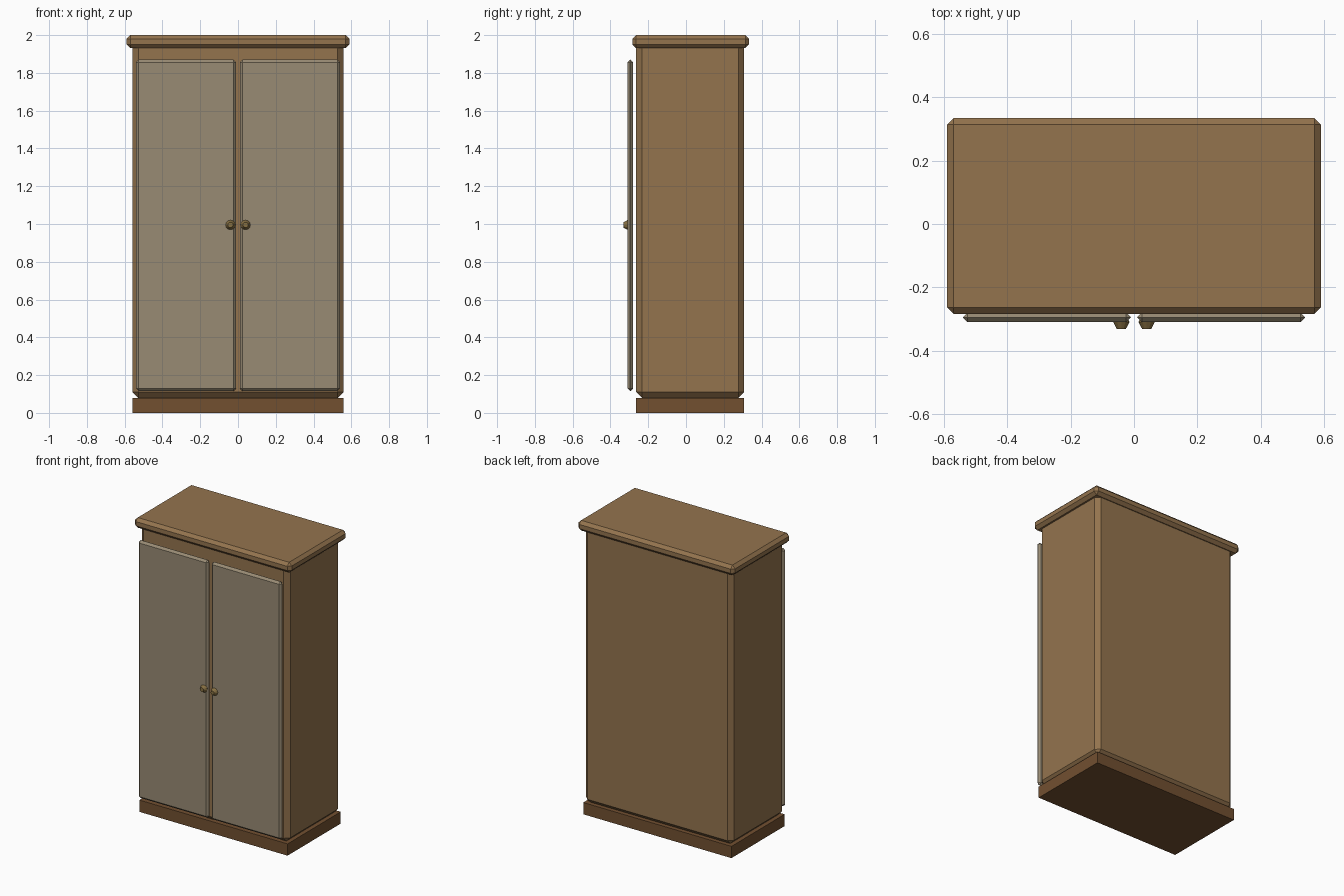
import bpy, math

if "Cube" in bpy.data.objects:
    bpy.data.objects.remove(bpy.data.objects["Cube"])


def material(name, rgb):
    m = bpy.data.materials.new(name)
    m.diffuse_color = (*rgb, 1)
    m.use_nodes = True
    m.node_tree.nodes["Principled BSDF"].inputs["Base Color"].default_value = m.diffuse_color
    return m


wood = material("wood", (0.296, 0.174, 0.076))
dark_wood = material("dark_wood", (0.168, 0.08, 0.03))
panel = material("door_panel", (0.314, 0.258, 0.174))
brass = material("brass", (0.24, 0.16, 0.055))


def box(name, lo, hi, mat, bevel=0):
    bpy.ops.mesh.primitive_cube_add(size=1, location=[(a + b) / 2 for a, b in zip(lo, hi)])
    ob = bpy.context.object
    ob.name = name
    ob.scale = [b - a for a, b in zip(lo, hi)]
    bpy.ops.object.transform_apply(location=False, rotation=False, scale=True)
    if bevel:
        mod = ob.modifiers.new("chamfer", 'BEVEL')
        mod.width = bevel
        mod.segments = 1
    ob.data.materials.append(mat)
    return ob


# Carcass, plinth and cornice
box("plinth", (-0.558, -0.264, 0), (0.558, 0.308, 0.08), dark_wood)
box("carcass", (-0.558, -0.264, 0.08), (0.558, 0.308, 1.965), wood, 0.03)
box("cornice", (-0.59, -0.284, 1.931), (0.59, 0.334, 2.0), wood, 0.02)

for side, s in (("left", -1), ("right", 1)):
    # Door with chamfered edges
    x0, x1 = sorted((s * 0.01, s * 0.54))
    box(side + "_door", (x0, -0.31, 0.115), (x1, -0.28, 1.87), panel, 0.0145)

    # Round faceted knob: bulges at the door face, tapers to the front and back
    for part, y, d in (("front", -0.3205, 1), ("back", -0.2975, -1)):
        bpy.ops.mesh.primitive_cone_add(vertices=12, radius1=0.026, radius2=0.014, depth=0.023,
                                        location=(s * 0.04, y, 0.995),
                                        rotation=(d * math.pi / 2, 0, 0))
        knob = bpy.context.object
        knob.name = side + "_knob_" + part
        knob.data.materials.append(brass)
